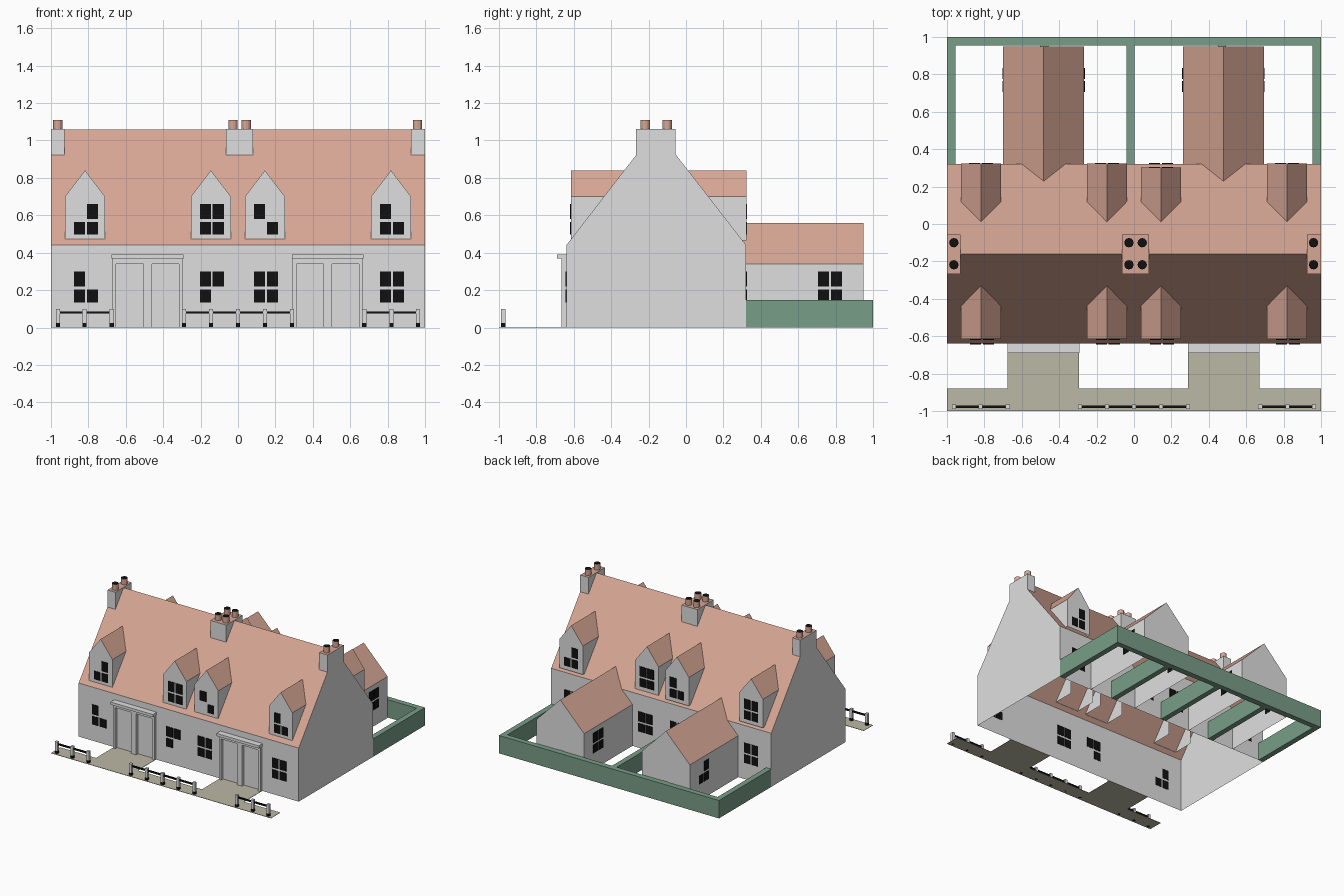
import bpy, bmesh, math
from mathutils import Vector

if "Cube" in bpy.data.objects:
    bpy.data.objects.remove(bpy.data.objects["Cube"])


def material(name, rgb):
    m = bpy.data.materials.new(name)
    m.diffuse_color = (*rgb, 1)
    m.use_nodes = True
    m.node_tree.nodes["Principled BSDF"].inputs["Base Color"].default_value = m.diffuse_color
    return m


WALL = material("pale render", (0.74, 0.74, 0.74))
ROOF = material("terracotta roof", (0.68, 0.385, 0.30))
GREEN = material("green wall", (0.19, 0.34, 0.245))
PAVE = material("paving", (0.50, 0.48, 0.38))
BLACK = material("black", (0.005, 0.005, 0.005))


def finish(name, bm, mats):
    bmesh.ops.remove_doubles(bm, verts=bm.verts, dist=1e-4)
    bmesh.ops.recalc_face_normals(bm, faces=bm.faces)
    me = bpy.data.meshes.new(name)
    bm.to_mesh(me)
    bm.free()
    for m in mats:
        me.materials.append(m)
    ob = bpy.data.objects.new(name, me)
    bpy.context.collection.objects.link(ob)
    return ob


def add_box(bm, lo, hi):
    r = bmesh.ops.create_cube(bm, size=1)
    for v in r["verts"]:
        v.co = Vector([lo[i] + (v.co[i] + 0.5) * (hi[i] - lo[i]) for i in range(3)])


def boxes(name, mat, *spans):
    """Boxes given as (x0, x1, y0, y1, z0, z1), joined in one object."""
    bm = bmesh.new()
    for x0, x1, y0, y1, z0, z1 in spans:
        add_box(bm, (x0, y0, z0), (x1, y1, z1))
    return finish(name, bm, [mat])


def shell(name, walls, roofs):
    """Open shell of wall polygons and roof polygons."""
    bm = bmesh.new()
    for index, polys in enumerate((walls, roofs)):
        for poly in polys:
            f = bm.faces.new([bm.verts.new(p) for p in poly])
            f.material_index = index
    return finish(name, bm, [WALL, ROOF])


# Main house: open-bottomed gabled shell
F, B, R, EAVE, TOP = -0.64, 0.322, -0.16, 0.44, 1.06
gable = [(F, 0), (B, 0), (B, EAVE), (R, TOP), (F, EAVE)]


def strip(y0, z0, y1, z1):
    return [(-1, y0, z0), (1, y0, z0), (1, y1, z1), (-1, y1, z1)]


shell("house",
      [[(x, y, z) for y, z in gable] for x in (-1, 1)]
      + [strip(F, 0, F, EAVE), strip(B, 0, B, EAVE)],
      [strip(F, EAVE, R, TOP), strip(B, EAVE, R, TOP)])


# Rear extensions, roofs running into the main roof
def extension(cx):
    w, y1, e, t = 0.217, 0.95, 0.34, 0.56
    yr = B - (t - EAVE) * (B - R) / (TOP - EAVE)
    ye = B
    yk = EAVE  # height where the extension roof meets the main eave
    k = w * (t - yk) / (t - e)
    walls = [[(cx - w, y1, 0), (cx + w, y1, 0), (cx + w, y1, e), (cx, y1, t), (cx - w, y1, e)]]
    roofs = []
    for s in (-1, 1):
        walls.append([(cx + s * w, ye, 0), (cx + s * w, y1, 0),
                      (cx + s * w, y1, e), (cx + s * w, ye, e)])
        roofs.append([(cx + s * w, y1, e), (cx, y1, t), (cx, yr, t),
                      (cx + s * k, ye, yk), (cx + s * w, ye, e)])
    shell("rear_extension", walls, roofs)


for cx in (-0.483, 0.478):
    extension(cx)


# Dormers
def dormer(cx, side, yf, z0):
    w, e, t = 0.107, 0.70, 0.84
    edge = F if side < 0 else B

    def meet(z):
        return edge + (R - edge) * (z - EAVE) / (TOP - EAVE)

    walls = [[(cx - w, yf, z0), (cx + w, yf, z0), (cx + w, yf, e), (cx, yf, t), (cx - w, yf, e)]]
    roofs = []
    for s in (-1, 1):
        x = cx + s * w
        walls.append([(x, yf, z0), (x, meet(e), z0), (x, meet(e), e), (x, yf, e)])
        roofs.append([(x, yf, e), (cx, yf, t), (cx, meet(t), t), (x, meet(e), e)])
    shell("dormer", walls, roofs)


# Windows: dark panes; code lists top-left, top-right, bottom-left, bottom-right
def window(axis, c, plane, out, base, panes="1111"):
    spans = []
    for i, on in enumerate(panes):
        if on == "0":
            continue
        a = c + (-0.064 if i % 2 == 0 else 0.005)
        z, h = (base + 0.084, 0.08) if i < 2 else (base, 0.068)
        d0, d1 = sorted((plane - out * 0.002, plane + out * 0.004))
        if axis == "x":
            spans.append((a, a + 0.059, d0, d1, z, z + h))
        else:
            spans.append((d0, d1, a, a + 0.059, z, z + h))
    boxes("window", BLACK, *spans)


front = [(-0.818, "0111", "1011"), (-0.145, "1111", "1110"),
         (0.144, "1001", "1111"), (0.818, "1011", "1111")]
for cx, upper, lower in front:
    dormer(cx, -1, -0.615, 0.47)
    window("x", cx + 0.005, -0.615, -1, 0.497, upper)
    window("x", cx + 0.005, F, -1, 0.135, lower)

back = [(-0.818, "1111"), (-0.145, "0111"), (0.144, "1111"), (0.818, "1011")]
for cx, upper in back:
    yf = 0.302 if abs(cx - 0.144) < 0.01 else 0.323
    dormer(cx, 1, yf, 0.465)
    window("x", cx, yf, 1, 0.497, upper)
    window("x", cx, B, 1, 0.135)

for cx in (-0.483, 0.478):
    for s in (-1, 1):
        window("y", 0.77, cx + s * 0.217, s, 0.135, "1011" if cx < 0 and s < 0 else "1111")


# Chimneys with tiled tops and black-mouthed pots
def chimney(x0, x1, pots):
    ob = boxes("chimney", WALL, (x0, x1, -0.267, -0.055, 0.905, 1.062))
    ob.data.materials.append(ROOF)
    for p in ob.data.polygons:
        if p.normal.z > 0.9:
            p.material_index = 1
    for px in pots:
        for py in (-0.218, -0.1):
            bm = bmesh.new()
            bmesh.ops.create_cone(bm, cap_ends=True, segments=12, radius1=0.025,
                                  radius2=0.025, depth=0.05)
            bmesh.ops.translate(bm, verts=bm.verts, vec=(px, py, 1.085))
            pot = finish("chimney_pot", bm, [ROOF, BLACK])
            for p in pot.data.polygons:
                if p.normal.z > 0.9:
                    p.material_index = 1


chimney(-1, -0.928, [-0.963])
chimney(-0.065, 0.08, [-0.027, 0.044])
chimney(0.925, 1, [0.96])

# Double door surrounds with canopy
for cx in (-0.483, 0.48):
    w = 0.188
    boxes("door_surround", WALL,
          (cx - w, cx - 0.168, -0.665, F, 0, 0.34),
          (cx - 0.022, cx + 0.022, -0.665, F, 0, 0.34),
          (cx + 0.168, cx + w, -0.665, F, 0, 0.34),
          (cx - w, cx + w, -0.665, F, 0.34, 0.37))
    boxes("door_canopy", WALL, (cx - 0.192, cx + 0.192, -0.69, F, 0.368, 0.39))

# Front pavement and paths
boxes("paving", PAVE, (-1, 1, -1, -0.88, 0, 0.003),
      (-0.675, -0.295, -0.88, F, 0, 0.003), (0.288, 0.67, -0.88, F, 0, 0.003))

# Front fence: posts with black feet, black rails
for group in ([-0.962, -0.82, -0.675], [-0.288, -0.144, 0, 0.144, 0.288], [0.675, 0.82, 0.962]):
    h = 0.011
    boxes("fence_posts", WALL, *[(x - h, x + h, -0.988, -0.966, 0.025, 0.1) for x in group])
    boxes("fence_feet", BLACK, *[(x - h, x + h, -0.988, -0.966, 0, 0.025) for x in group])
    boxes("fence_rail", BLACK, (group[0], group[-1], -0.983, -0.971, 0.074, 0.086))

# Green garden walls
boxes("garden_wall", GREEN, (-1, 1, 0.955, 1, 0, 0.147),
      (-1, -0.955, B, 0.955, 0, 0.147), (0.955, 1, B, 0.955, 0, 0.147),
      *[(x - 0.022, x + 0.022, B, 0.955, 0, 0.147) for x in (-0.48, -0.018, 0.47)])
